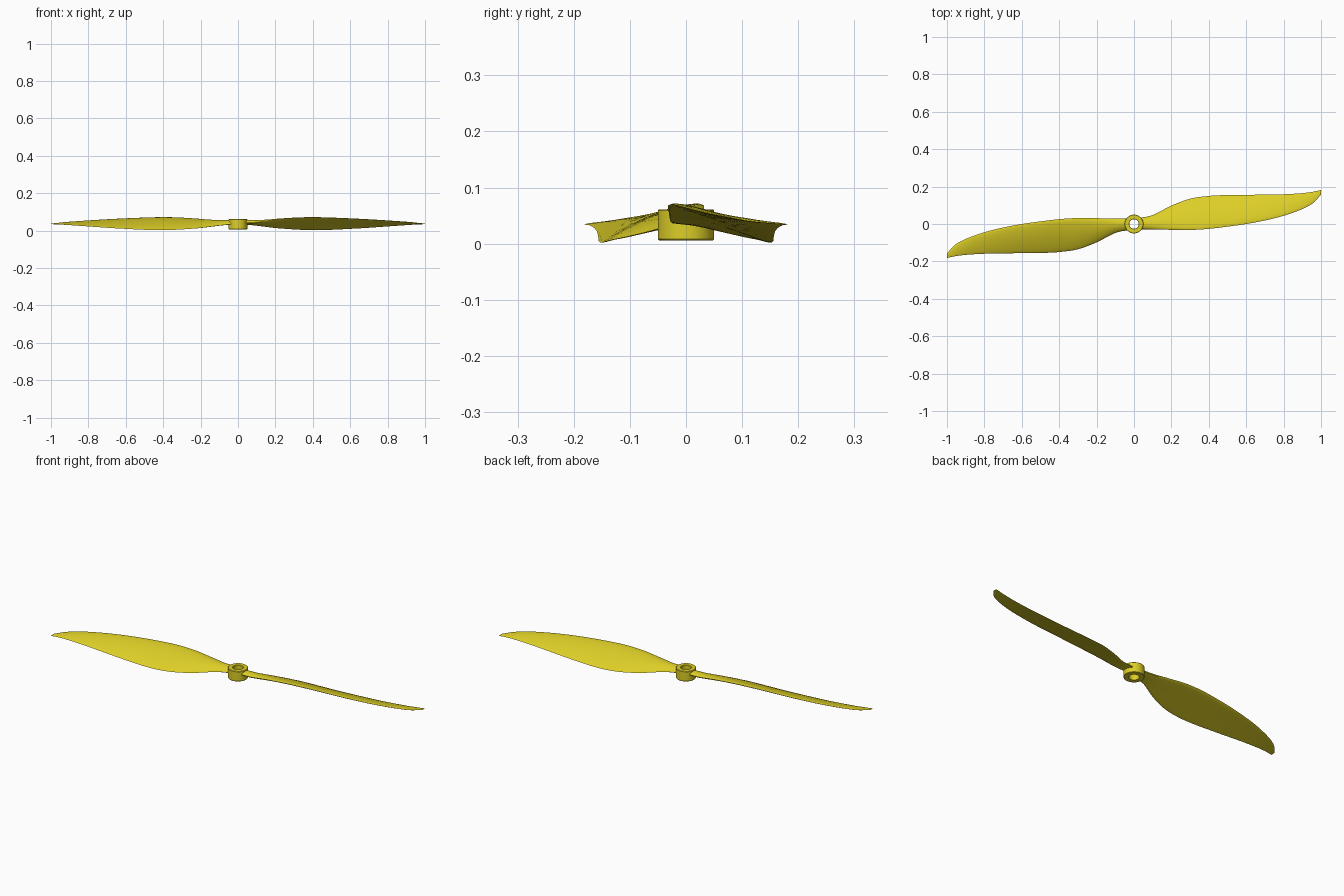
import bpy, bmesh, math
from mathutils import Vector

if "Cube" in bpy.data.objects:
    bpy.data.objects.remove(bpy.data.objects["Cube"])

mat = bpy.data.materials.new("yellow_plastic")
mat.diffuse_color = (0.72, 0.62, 0.02, 1)
mat.use_nodes = True
mat.node_tree.nodes["Principled BSDF"].inputs["Base Color"].default_value = mat.diffuse_color

# Blade stations: x, high-edge y, high-edge z, low-edge y, low-edge z, thickness
STATIONS = [
    (0.035, -0.028, 0.042, 0.034, 0.034, 0.020),
    (0.10, -0.029, 0.045, 0.048, 0.027, 0.020),
    (0.20, -0.031, 0.058, 0.098, 0.014, 0.018),
    (0.30, -0.032, 0.067, 0.135, 0.006, 0.016),
    (0.40, -0.026, 0.070, 0.150, 0.002, 0.015),
    (0.50, -0.014, 0.068, 0.155, 0.004, 0.013),
    (0.60, 0.000, 0.064, 0.156, 0.009, 0.012),
    (0.70, 0.019, 0.059, 0.157, 0.015, 0.010),
    (0.80, 0.044, 0.053, 0.159, 0.022, 0.008),
    (0.90, 0.080, 0.046, 0.165, 0.029, 0.006),
    (0.96, 0.114, 0.040, 0.173, 0.033, 0.004),
    (1.00, 0.158, 0.036, 0.182, 0.034, 0.002),
]


def spline(p0, p1, p2, p3, t):
    return [0.5 * (2 * b + (c - a) * t + (2 * a - 5 * b + 4 * c - d) * t * t
                   + (3 * b - a - 3 * c + d) * t ** 3)
            for a, b, c, d in zip(p0, p1, p2, p3)]


def section(x, hy, hz, ly, lz, thick, n=10):
    """Closed cambered airfoil between the high and low edges."""
    lead, trail = Vector((x, hy, hz)), Vector((x, ly, lz))
    chord = trail - lead
    up = Vector((0, -chord.z, chord.y)).normalized()
    pts = []
    for i in range(2 * n):
        a = math.pi * i / n
        u = 0.5 * (1 + math.cos(a))
        half = 0.5 * thick * math.sin(a) * (0.75 + 0.6 * (1 - u))
        camber = 0.35 * thick * 4 * u * (1 - u)
        pts.append(lead + chord * u + up * (half + camber))
    return pts


def finish(name, bm):
    bmesh.ops.recalc_face_normals(bm, faces=bm.faces)
    mesh = bpy.data.meshes.new(name)
    bm.to_mesh(mesh)
    bm.free()
    mesh.materials.append(mat)
    ob = bpy.data.objects.new(name, mesh)
    bpy.context.collection.objects.link(ob)
    bpy.ops.object.select_all(action='DESELECT')
    bpy.context.view_layer.objects.active = ob
    ob.select_set(True)
    bpy.ops.object.shade_smooth_by_angle(angle=math.radians(40))
    return ob


# Lofted, twisted blade
def make_blade(name):
    bm = bmesh.new()
    rows, last = [], len(STATIONS) - 1
    for i in range(last):
        p = [STATIONS[min(max(i + k, 0), last)] for k in (-1, 0, 1, 2)]
        rows += [spline(*p, j / 4) for j in range(4)]
    rows.append(STATIONS[-1])
    rings = [[bm.verts.new(v) for v in section(*r)] for r in rows]
    for a, b in zip(rings, rings[1:]):
        for k in range(len(a)):
            m = (k + 1) % len(a)
            bm.faces.new((a[k], a[m], b[m], b[k]))
    bm.faces.new(rings[0])
    bm.faces.new(rings[-1])
    return finish(name, bm)


make_blade("right_blade")
left = make_blade("left_blade")
left.rotation_euler.z = math.pi

# Hub: revolved ring with a shaft hole and softened rims
PROFILE = [(0.025, 0.006), (0.048, 0.006), (0.050, 0.008), (0.050, 0.059),
           (0.048, 0.061), (0.027, 0.061), (0.025, 0.059)]
bm = bmesh.new()
N = 64
rings = [[bm.verts.new((r * math.cos(2 * math.pi * s / N), r * math.sin(2 * math.pi * s / N), z))
          for r, z in PROFILE] for s in range(N)]
for s in range(N):
    a, b = rings[s], rings[(s + 1) % N]
    for k in range(len(PROFILE)):
        m = (k + 1) % len(PROFILE)
        bm.faces.new((a[k], b[k], b[m], a[m]))
finish("hub", bm)
